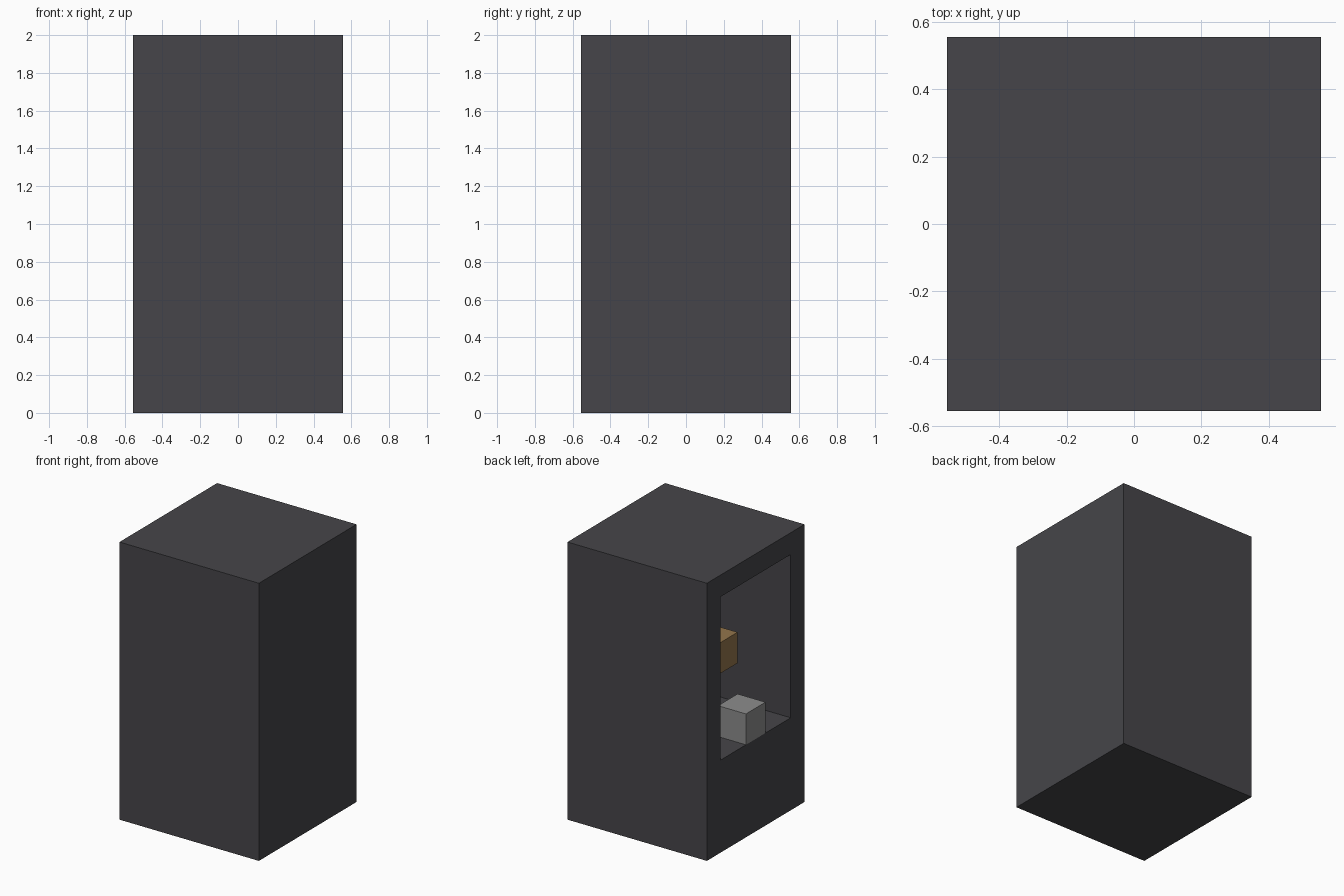
import bpy
import bmesh
from mathutils import Vector

U = 1 / 9  # modelling unit: the cabinet is 10 x 10 x 18 of these

cube = bpy.data.objects.get("Cube")
if cube:
    bpy.data.objects.remove(cube, do_unlink=True)


def material(name, rgb):
    mat = bpy.data.materials.new(name)
    mat.use_nodes = True
    mat.diffuse_color = (*rgb, 1)
    mat.node_tree.nodes["Principled BSDF"].inputs["Base Color"].default_value = (*rgb, 1)
    return mat


def box_mesh(low, high):
    """Box between two corners given in modelling units."""
    low, high = Vector(low) * U, Vector(high) * U
    bm = bmesh.new()
    bmesh.ops.create_cube(bm, size=1)
    bmesh.ops.scale(bm, vec=high - low, verts=bm.verts)
    bmesh.ops.translate(bm, vec=(low + high) / 2, verts=bm.verts)
    bm.normal_update()
    return bm


def finish(bm, name, mat):
    mesh = bpy.data.meshes.new(name)
    bm.to_mesh(mesh)
    bm.free()
    mesh.materials.append(mat)
    obj = bpy.data.objects.new(name, mesh)
    bpy.context.collection.objects.link(obj)
    return obj


charcoal = material("charcoal", (0.061, 0.060, 0.067))
grey = material("grey", (0.263, 0.263, 0.263))
brown = material("brown", (0.292, 0.178, 0.071))

# Cabinet with a deep recess in its -x side
bm = box_mesh((-5, -5, 0), (5, 5, 18))
opening = min(bm.faces, key=lambda f: f.calc_center_median().x)
bmesh.ops.inset_individual(bm, faces=[opening], thickness=2 * U)
for v in opening.verts:
    v.co.z = max(v.co.z, 6 * U)
bmesh.ops.inset_individual(bm, faces=[opening], thickness=0)
bmesh.ops.translate(bm, vec=(8 * U, 0, 0), verts=opening.verts)
finish(bm, "cabinet", charcoal)

# Block at the lip of the recess floor
finish(box_mesh((-5, -1, 6), (-3, 1, 8)), "cup", grey)

# Spout reaching out from the back of the recess
finish(box_mesh((-3, -1, 10), (3, 1, 12)), "spout", brown)
